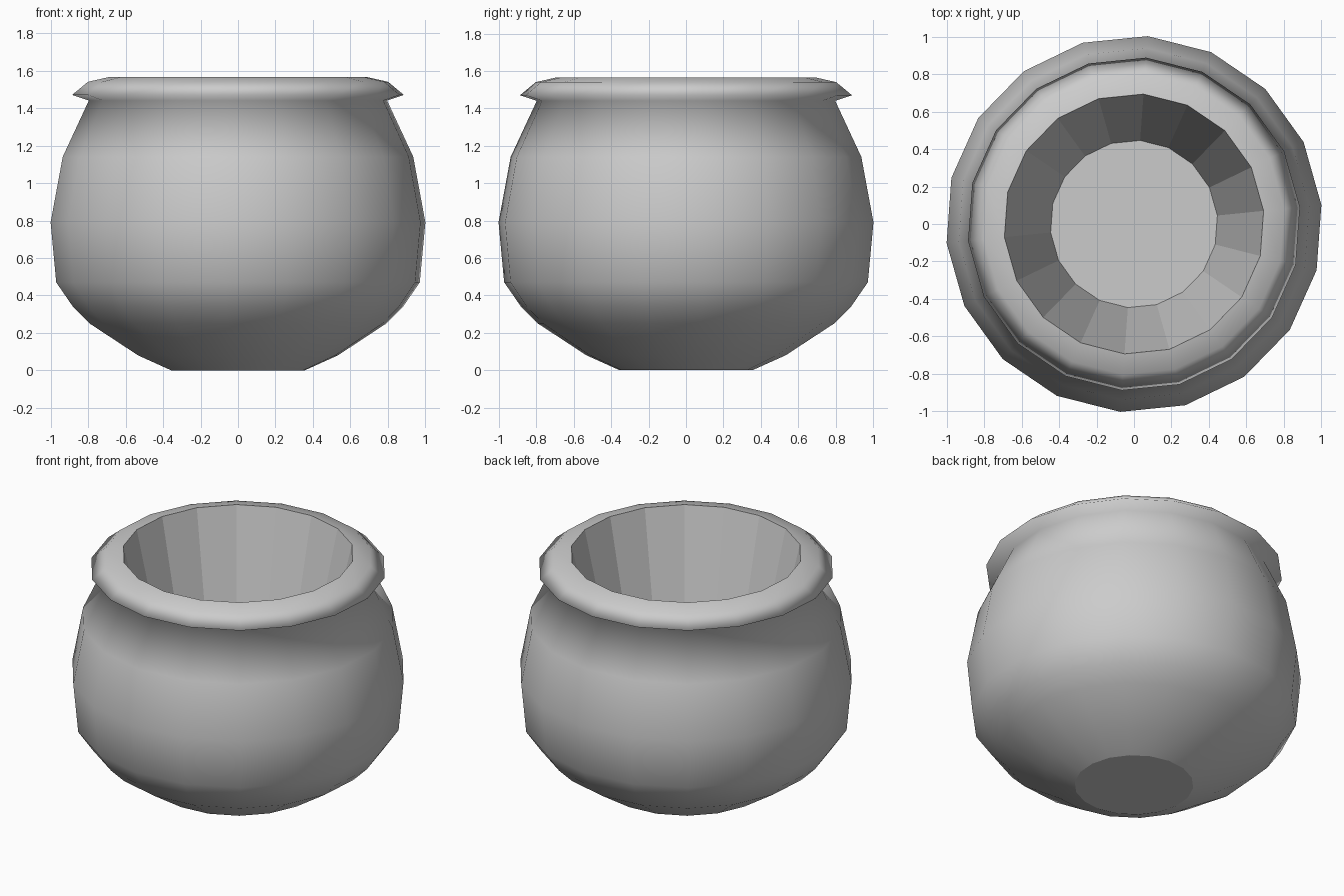
import bpy, bmesh, math

if "Cube" in bpy.data.objects:
    bpy.data.objects.remove(bpy.data.objects["Cube"])

SIDES = 18
PHASE = math.radians(5.8)

# Outer profile (radius, height), base to rim
outer = [(0.357, 0.0), (0.535, 0.08), (0.795, 0.25), (0.885, 0.34),
         (0.975, 0.47), (1.005, 0.79), (0.94, 1.14), (0.80, 1.44),
         (0.89, 1.47), (0.805, 1.54), (0.695, 1.565)]
# Bottom of the hollow
inner = [(0.447, 0.45)]

bm = bmesh.new()


def ring(r, z):
    return [bm.verts.new((r * math.cos(PHASE + 2 * math.pi * i / SIDES),
                          r * math.sin(PHASE + 2 * math.pi * i / SIDES), z))
            for i in range(SIDES)]


rings = [ring(r, z) for r, z in outer + inner]

# Smooth outer wall and rim, flat-faceted inner wall
for k in range(len(rings) - 1):
    a, b = rings[k], rings[k + 1]
    for i in range(SIDES):
        j = (i + 1) % SIDES
        f = bm.faces.new((a[i], a[j], b[j], b[i]))
        f.smooth = k < len(outer) - 1

# Base and inner floor
bm.faces.new(rings[0][::-1])
bm.faces.new(rings[-1])

# Crisp edges where the base and the hollow begin
for r in (rings[0], rings[len(outer) - 1], rings[-1]):
    for i in range(SIDES):
        bm.edges.get((r[i], r[(i + 1) % SIDES])).smooth = False

mesh = bpy.data.meshes.new("pot")
bm.to_mesh(mesh)
bm.free()
pot = bpy.data.objects.new("pot", mesh)
bpy.context.collection.objects.link(pot)
